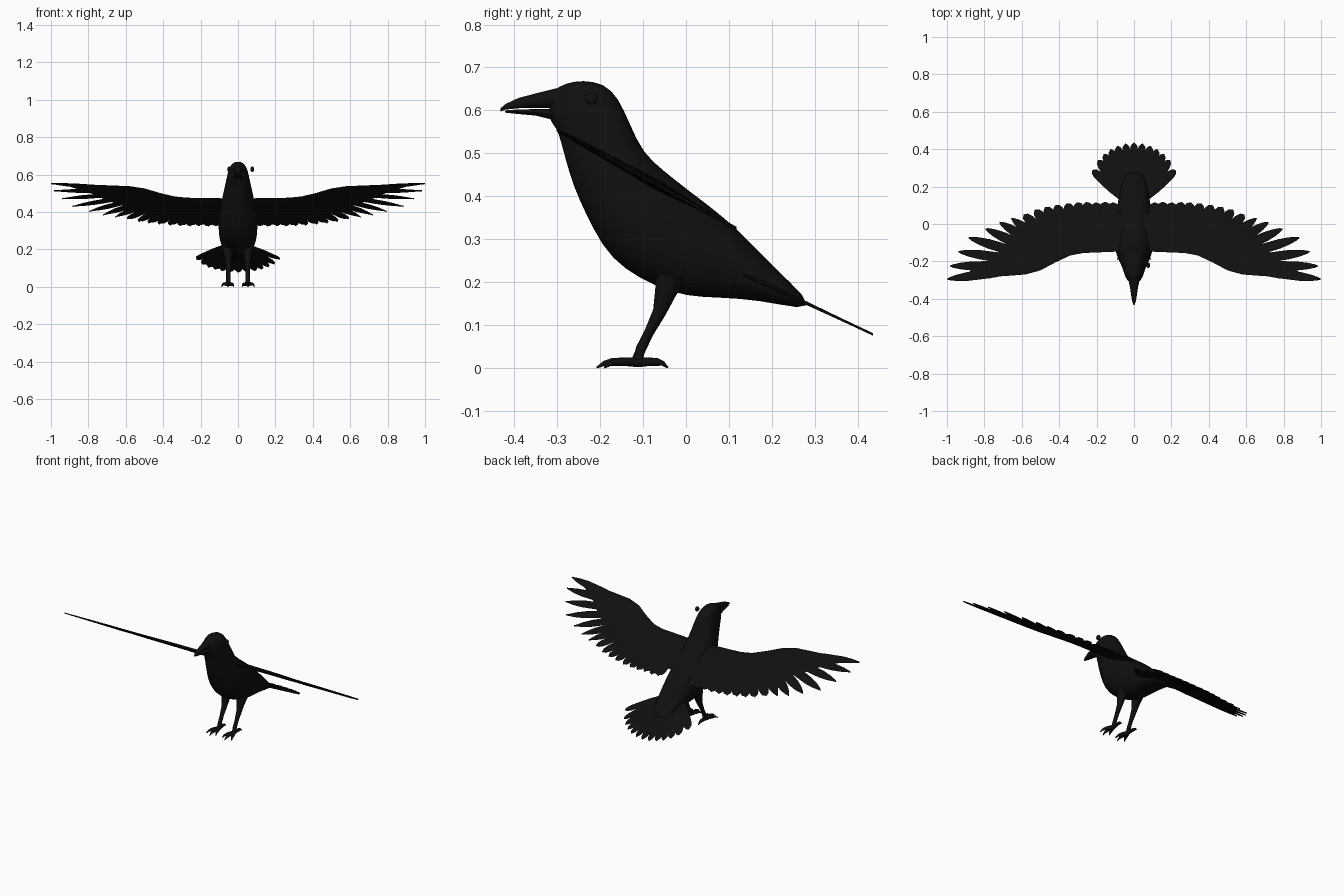
import bpy, bmesh, math
from mathutils import Vector

cube = bpy.data.objects.get("Cube")
if cube:
    bpy.data.objects.remove(cube, do_unlink=True)

BLACK = (0.005, 0.005, 0.005, 1)
plumage = bpy.data.materials.new("plumage_black")
plumage.use_nodes = True
plumage.diffuse_color = BLACK
plumage.node_tree.nodes["Principled BSDF"].inputs["Base Color"].default_value = BLACK


def finish(obj, angle=50):
    """Give the part its colour and smooth shading."""
    obj.data.materials.clear()
    obj.data.materials.append(plumage)
    bpy.ops.object.select_all(action='DESELECT')
    obj.select_set(True)
    bpy.context.view_layer.objects.active = obj
    bpy.ops.object.shade_smooth_by_angle(angle=math.radians(angle))


def loft(name, strips, mirror=False, subdivide=0, angle=50):
    """Skin each strip of equal-sized rings and cap its ends."""
    bm = bmesh.new()
    for rings in strips:
        loops = [[bm.verts.new(p) for p in ring] for ring in rings]
        n = len(loops[0])
        for a, b in zip(loops, loops[1:]):
            for i in range(n):
                j = (i + 1) % n
                bm.faces.new((a[i], a[j], b[j], b[i]))
        bm.faces.new(loops[0][::-1])
        bm.faces.new(loops[-1])
    bmesh.ops.recalc_face_normals(bm, faces=bm.faces[:])
    mesh = bpy.data.meshes.new(name)
    bm.to_mesh(mesh)
    bm.free()
    obj = bpy.data.objects.new(name, mesh)
    bpy.context.collection.objects.link(obj)
    finish(obj, angle)
    if mirror:
        obj.modifiers.new("Mirror", 'MIRROR')
    if subdivide:
        obj.modifiers.new("Subdivision", 'SUBSURF').levels = subdivide
        obj.modifiers["Subdivision"].render_levels = subdivide
    return obj


def section(top, bottom, half_width, n=20):
    """Slightly squared oval between a top and a bottom point."""
    t, b = Vector((0, *top)), Vector((0, *bottom))
    ring = []
    for k in range(n):
        a = math.tau * k / n
        s, c = math.sin(a), math.cos(a)
        x = math.copysign(abs(s) ** 0.85, s) * half_width
        ring.append((t + b) / 2 + (t - b) / 2 * c + Vector((x, 0, 0)))
    return ring


def tube(points, n=8):
    """Round limb through (x, y, z, radius) points."""
    pos = [Vector(p[:3]) for p in points]
    rings = []
    for i, p in enumerate(points):
        d = (pos[min(i + 1, len(pos) - 1)] - pos[max(i - 1, 0)]).normalized()
        side = d.cross(Vector((0.13, 0.4, 0.9))).normalized()
        up = side.cross(d)
        rings.append([pos[i] + p[3] * (side * math.cos(math.tau * k / n)
                                       + up * math.sin(math.tau * k / n)) for k in range(n)])
    return rings


def feather(root, tip, width, plane, thick, pointed):
    """Thin ridged blade lying in a sloping plane."""
    r, t = Vector(root), Vector(tip)
    side = (t - r).normalized().orthogonal()
    shape = ((0, .7), (.4, 1), (.7, .95), (.85, .7 if pointed else .9),
             (.95, .38 if pointed else .65), (1, .08))
    rings = []
    for f, w in shape:
        c, s = r.lerp(t, f), side * width * w
        h = thick * (1 - .6 * f)
        ring = []
        for p, lift in ((c - s, -.003), (c, h), (c + s, .003), (c, -h)):
            ring.append((p.x, p.y, plane(p.y) + lift))
        rings.append(ring)
    return rings


# Head and body in one skin
body = [((-.312, .648), (-.325, .585), .022), ((-.28, .664), (-.302, .56), .042),
        ((-.24, .672), (-.292, .53), .053), ((-.19, .664), (-.28, .48), .06),
        ((-.157, .632), (-.262, .42), .069), ((-.13, .57), (-.235, .36), .084),
        ((-.1, .502), (-.195, .28), .1), ((-.05, .46), (-.145, .228), .106),
        ((0, .42), (-.07, .188), .105), ((.06, .375), (0, .165), .1),
        ((.12, .325), (.08, .163), .09), ((.2, .24), (.17, .158), .075),
        ((.29, .155), (.28, .135), .05)]
loft("body", [[section(*s) for s in body]], subdivide=1)

# Upper and lower beak with a thin mouth line between
upper = [((-.3, .652), (-.3, .606), .03), ((-.34, .642), (-.34, .606), .021),
         ((-.39, .629), (-.39, .605), .014), ((-.42, .615), (-.42, .602), .008),
         ((-.432, .605), (-.432, .597), .003)]
lower = [((-.3, .603), (-.31, .578), .027), ((-.35, .603), (-.35, .588), .018),
         ((-.395, .602), (-.395, .592), .011), ((-.422, .6), (-.422, .595), .005)]
loft("upper_beak", [[section(*s, n=12) for s in upper]])
loft("lower_beak", [[section(*s, n=12) for s in lower]])

# Eyes: the left one stands clear of the head
for name, x in (("left_eye", .076), ("right_eye", -.047)):
    bpy.ops.mesh.primitive_uv_sphere_add(segments=16, ring_count=10, radius=.015,
                                         location=(x, -.22, .628))
    eye = bpy.context.object
    eye.name = name
    eye.scale.x = .7
    finish(eye)


# Wings: a tapering arm and a row of fanned feathers, all on one slope
def wing_slope(y):
    return .39 - .547 * y


arm = [(.03, -.145, .06, .04), (.27, -.155, .06, .034), (.34, -.168, .05, .032),
       (.42, -.205, .03, .03), (.5, -.248, -.01, .026), (.58, -.27, -.06, .022),
       (.7, -.279, -.13, .016), (.8, -.284, -.21, .01), (.9, -.288, -.265, .006)]
arm_rings = []
for x, lead, trail, thick in arm:
    ring = []
    for k in range(14):
        a = math.tau * k / 14
        y = (lead + trail) / 2 - (trail - lead) / 2 * math.cos(a)
        bulge = thick / 2 * math.sin(a) * (.65 + .35 * math.cos(a))
        ring.append((x, y, wing_slope(y) + bulge))
    arm_rings.append(ring)
loft("wing_arms", [arm_rings], mirror=True)

tips = [(.11, .115), (.155, .118), (.205, .115), (.255, .117), (.305, .115),
        (.36, .11), (.42, .1), (.475, .09), (.53, .075), (.59, .05), (.655, .03),
        (.72, .01), (.795, -.025), (.885, -.073), (.94, -.148), (.985, -.225), (1, -.295)]
blades = []
for i, tip in enumerate(tips):
    s = i / (len(tips) - 1)
    root = (.12 + .5 * s, -.06 - .185 * s * s)
    blades.append(feather(root, tip, .034 - .009 * s, wing_slope, .008, s > .6))
loft("wing_feathers", blades, mirror=True, angle=30)


# Tail fan
def tail_slope(y):
    return .283 - .47 * y


fan = [(0, .435), (.045, .43), (.088, .418), (.125, .4), (.16, .375), (.192, .342), (.222, .288)]
blades = []
for x, y in fan:
    for sign in ((1, -1) if x else (1,)):
        blades.append(feather((sign * x * .22, .13), (sign * x, y), .026, tail_slope, .006, False))
loft("tail_feathers", blades, angle=30)

# Legs, toes and claws
leg = tube([(.052, -.035, .215, .036), (.052, -.048, .175, .025), (.052, -.062, .13, .016),
            (.052, -.085, .085, .012), (.052, -.105, .045, .012), (.052, -.113, .02, .013)], 10)
ankle = Vector((.052, -.11, .018))
toes = []
for dx, dy in ((0, -.098), (.036, -.08), (-.03, -.08), (.004, .068)):
    path = []
    for f, lift, r in ((0, 0, .011), (.35, .002, .01), (.65, .001, .009),
                       (.82, -.002, .006), (1, -.012, .002)):
        path.append((ankle.x + dx * f, ankle.y + dy * f, ankle.z - .005 + lift, r))
    toes.append(tube(path))
loft("legs", [leg], mirror=True)
loft("toes", toes, mirror=True)
